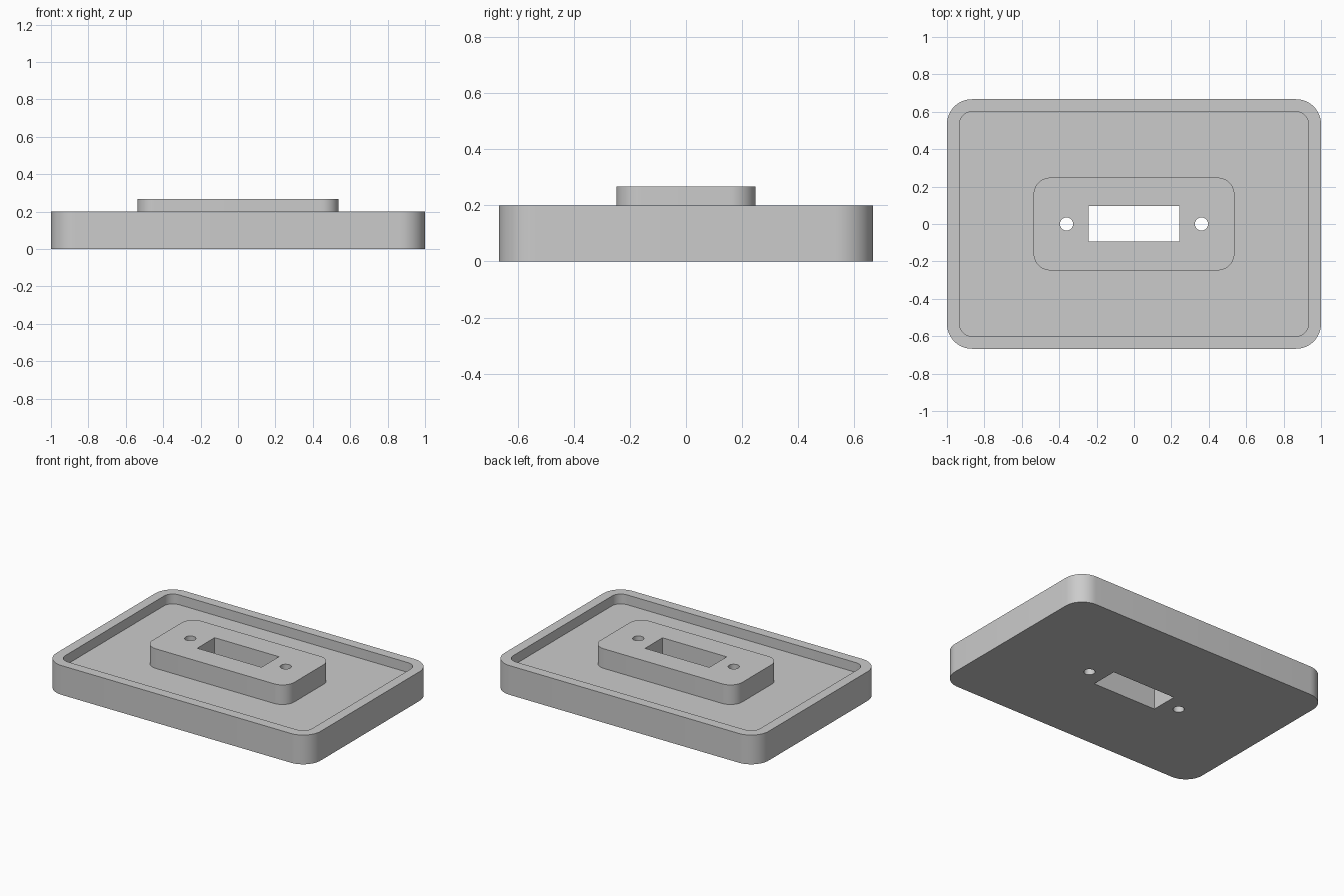
import bpy
import bmesh
from math import pi, cos, sin, radians

cube = bpy.data.objects.get("Cube")
if cube:
    bpy.data.objects.remove(cube, do_unlink=True)

GREY = (0.6, 0.6, 0.6, 1.0)
grey = bpy.data.materials.new("light grey")
grey.use_nodes = True
grey.diffuse_color = GREY
grey.node_tree.nodes["Principled BSDF"].inputs["Base Color"].default_value = GREY


def rounded_rect(hx, hy, r, steps=12):
    """Counter-clockwise outline with four rounded corners."""
    pts = []
    for quarter, (sx, sy) in enumerate([(1, 1), (-1, 1), (-1, -1), (1, -1)]):
        for i in range(steps + 1):
            a = (quarter + i / steps) * pi / 2
            pts.append((sx * (hx - r) + r * cos(a), sy * (hy - r) + r * sin(a)))
    return pts


def circle(cx, r, steps=32):
    return [(cx + r * cos(2 * pi * i / steps), r * sin(2 * pi * i / steps))
            for i in range(steps)]


def prism(name, outline, z0, z1):
    """Extrude a flat outline from z0 up to z1."""
    bm = bmesh.new()
    face = bm.faces.new([bm.verts.new((x, y, z0)) for x, y in outline])
    top = bmesh.ops.extrude_face_region(bm, geom=[face])["geom"]
    bmesh.ops.translate(bm, vec=(0, 0, z1 - z0),
                        verts=[v for v in top if isinstance(v, bmesh.types.BMVert)])
    bmesh.ops.recalc_face_normals(bm, faces=bm.faces)
    mesh = bpy.data.meshes.new(name)
    bm.to_mesh(mesh)
    bm.free()
    mesh.materials.append(grey)
    obj = bpy.data.objects.new(name, mesh)
    bpy.context.collection.objects.link(obj)
    return obj


def combine(target, other, operation):
    """Apply a boolean and discard the helper solid."""
    mod = target.modifiers.new(other.name, "BOOLEAN")
    mod.object, mod.operation, mod.solver = other, operation, "EXACT"
    bpy.context.view_layer.objects.active = target
    bpy.ops.object.modifier_apply(modifier=mod.name)
    bpy.data.objects.remove(other, do_unlink=True)


RIM_Z, FLOOR_Z, BOSS_Z = 0.2, 0.133, 0.267

# Tray body with a shallow recess behind a raised rim
tray = prism("connector_tray", rounded_rect(1.0, 0.667, 0.133), 0, RIM_Z)
recess = prism("recess_cutter", rounded_rect(0.933, 0.6, 0.067), FLOOR_Z, RIM_Z + 0.1)
combine(tray, recess, "DIFFERENCE")

# Raised central boss
boss = prism("boss", rounded_rect(0.537, 0.248, 0.09), FLOOR_Z - 0.05, BOSS_Z)
combine(tray, boss, "UNION")

# Rectangular slot and two screw holes, right through
slot = prism("slot_cutter", [(-0.243, -0.093), (0.243, -0.093),
                             (0.243, 0.095), (-0.243, 0.095)], -0.1, 0.4)
combine(tray, slot, "DIFFERENCE")
for side in (-1, 1):
    hole = prism("screw_hole_cutter", circle(side * 0.361, 0.035), -0.1, 0.4)
    combine(tray, hole, "DIFFERENCE")

# Smooth the rounded corners and holes, keep the edges crisp
bpy.ops.object.select_all(action="DESELECT")
tray.select_set(True)
bpy.context.view_layer.objects.active = tray
bpy.ops.object.shade_smooth_by_angle(angle=radians(30))
